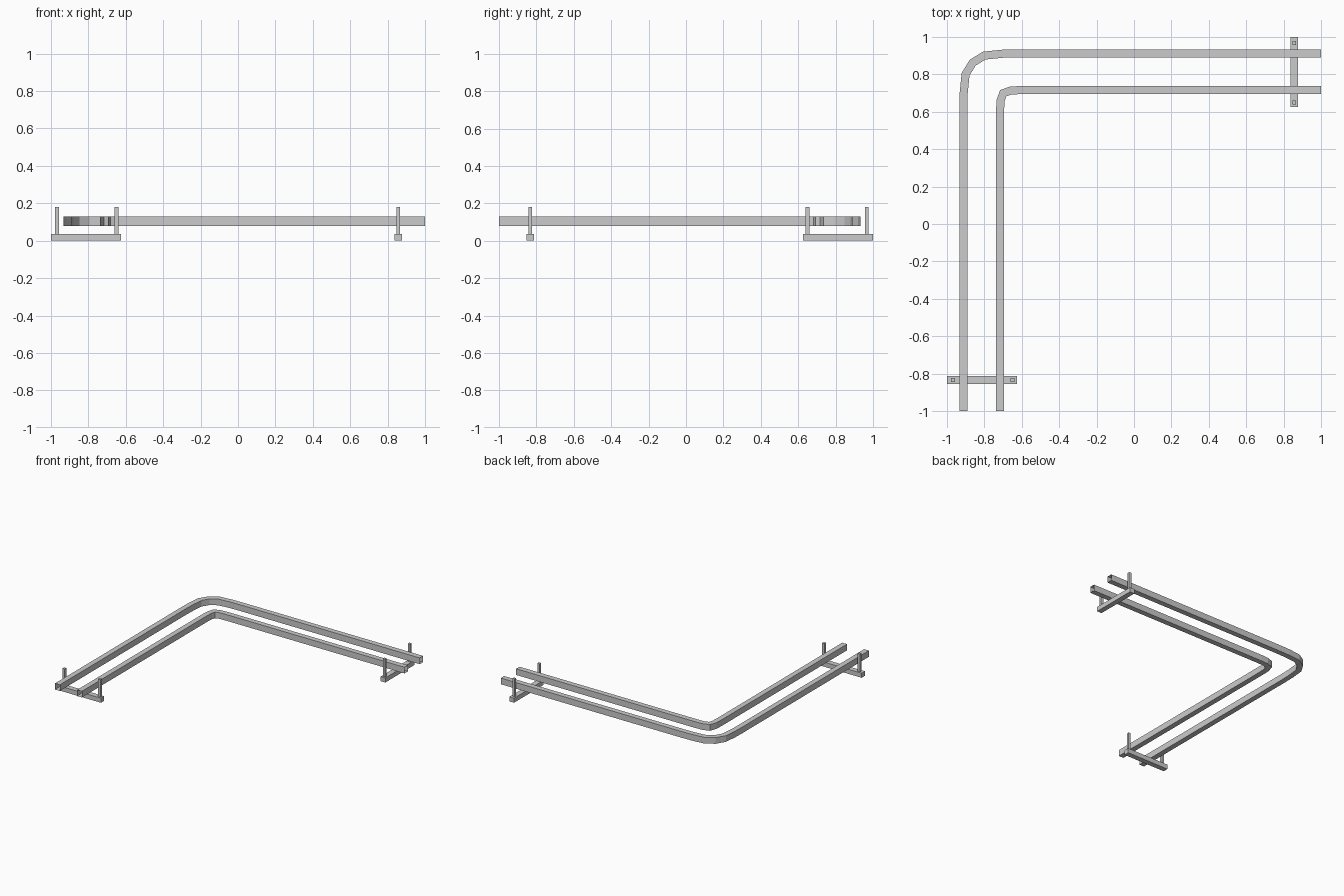
import bpy, bmesh
from mathutils import Vector

if "Cube" in bpy.data.objects:
    bpy.data.objects.remove(bpy.data.objects["Cube"])

metal = bpy.data.materials.new("light_grey_metal")
metal.diffuse_color = (0.6, 0.6, 0.6, 1)
metal.use_nodes = True
metal.node_tree.nodes["Principled BSDF"].inputs["Base Color"].default_value = metal.diffuse_color


def finish(name, bm):
    bmesh.ops.recalc_face_normals(bm, faces=bm.faces)
    mesh = bpy.data.meshes.new(name)
    bm.to_mesh(mesh)
    bm.free()
    mesh.materials.append(metal)
    obj = bpy.data.objects.new(name, mesh)
    bpy.context.collection.objects.link(obj)
    return obj


def box(name, lo, hi):
    bm = bmesh.new()
    bmesh.ops.create_cube(bm, size=1)
    lo, hi = Vector(lo), Vector(hi)
    for v in bm.verts:
        v.co = (lo + hi) / 2 + v.co * (hi - lo)
    return finish(name, bm)


def duct(name, path, half=0.0215, z0=0.08, z1=0.13):
    """Open-ended rectangular duct with mitred corners along a flat path."""
    pts = [Vector(p) for p in path]
    bm = bmesh.new()
    rings = []
    for i, p in enumerate(pts):
        a = (p - pts[i - 1]).normalized() if i else None
        b = (pts[i + 1] - p).normalized() if i < len(pts) - 1 else a
        a = a or b
        t = (a + b).normalized()
        side = Vector((-t.y, t.x)) * half / t.dot(a)
        corners = ((p + side, z0), (p - side, z0), (p - side, z1), (p + side, z1))
        rings.append([bm.verts.new((c.x, c.y, z)) for c, z in corners])
    for r, s in zip(rings, rings[1:]):
        for k in range(4):
            n = (k + 1) % 4
            bm.faces.new((r[k], r[n], s[n], s[k]))
    return finish(name, bm)


def mirrored(half_path):
    """Complete a path by reflecting it across the diagonal x = -y."""
    return half_path + [(-y, -x) for x, y in reversed(half_path[:-1])]


# Two ducts, each with a rounded corner
duct("outer_duct", mirrored([(-0.912, -1), (-0.912, 0.61), (-0.910, 0.70),
                             (-0.900, 0.80), (-0.862, 0.862)]))
duct("inner_duct", mirrored([(-0.716, -1), (-0.716, 0.60), (-0.713, 0.658),
                             (-0.699, 0.699)]))

# Support at each end: a cross bar with two upright rods
BAR, ROD = 0.021, 0.01
POSTS = (0.967, 0.649)
FRONT_Y, RIGHT_X = -0.833, 0.856

box("front_cross_bar", (-1, FRONT_Y - BAR, 0), (-0.626, FRONT_Y + BAR, 0.037))
box("right_cross_bar", (RIGHT_X - BAR, 0.626, 0), (RIGHT_X + BAR, 1, 0.037))
for label, d in zip(("outer", "inner"), POSTS):
    for end, x, y in (("front", -d, FRONT_Y), ("right", RIGHT_X, d)):
        box(f"{end}_{label}_rod", (x - ROD, y - ROD, 0.037), (x + ROD, y + ROD, 0.18))
